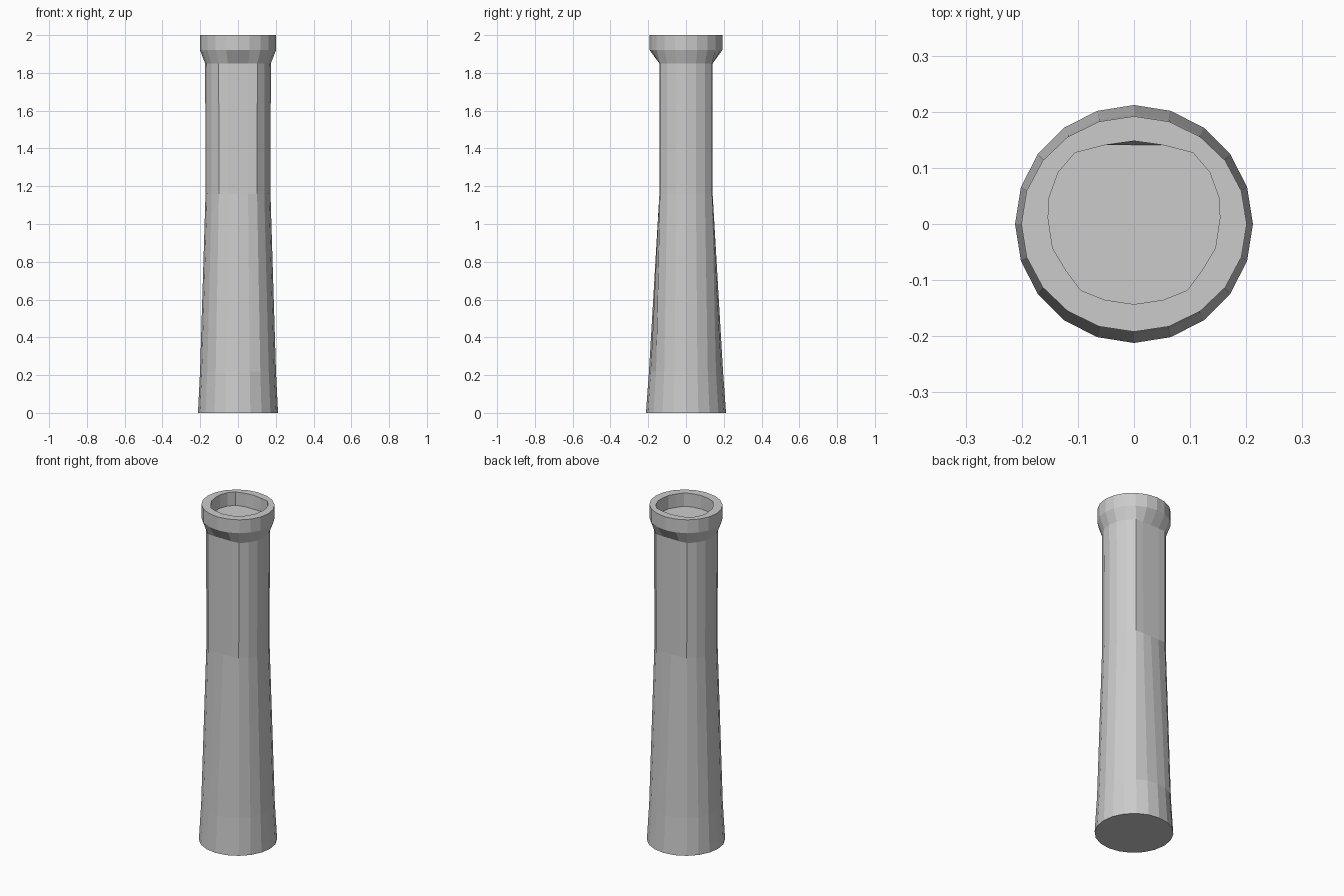
import bpy, bmesh, math

if "Cube" in bpy.data.objects:
    bpy.data.objects.remove(bpy.data.objects["Cube"])

SIDES = 20

def ring(bm, rx, ry, z, flat=9.0):
    # Polygonal ring, optionally flattened on front and back
    verts = []
    for i in range(SIDES):
        a = math.pi / 2 - i * 2 * math.pi / SIDES
        y = max(-flat, min(flat, ry * math.sin(a)))
        verts.append(bm.verts.new((rx * math.cos(a), y, z)))
    return verts

def bridge(bm, a, b):
    for i in range(SIDES):
        j = (i + 1) % SIDES
        bm.faces.new((a[i], a[j], b[j], b[i]))

bm = bmesh.new()

# Outer profile: rx, ry, z, front/back flat limit
profile = [
    (0.212, 0.212, 0.0, 9),
    (0.201, 0.196, 0.22, 9),
    (0.172, 0.170, 1.16, 0.141),
    (0.174, 0.170, 1.85, 0.141),
    (0.201, 0.192, 1.92, 9),
    (0.201, 0.192, 2.0, 9),
]
rings = [ring(bm, *p) for p in profile]

# Irregular socket in the top, mirrored half outline
half = [(0, .148), (.05, .141), (.105, .127), (.135, .092), (.152, .045),
        (.153, .01), (.145, -.043), (.121, -.083), (.095, -.118),
        (.053, -.135), (0, -.143)]
outline = half + [(-x, y) for x, y in half[-2:0:-1]]
for z, back in ((2.0, 9), (1.92, 0.141)):
    rings.append([bm.verts.new((x, min(y, back), z)) for x, y in outline])

for a, b in zip(rings, rings[1:]):
    bridge(bm, a, b)

# Base cap and socket floor
bm.faces.new(rings[0])
bm.faces.new(rings[-1])
bmesh.ops.recalc_face_normals(bm, faces=bm.faces)

mesh = bpy.data.meshes.new("handle_shaft")
bm.to_mesh(mesh)
bm.free()
bpy.context.collection.objects.link(bpy.data.objects.new("handle_shaft", mesh))
